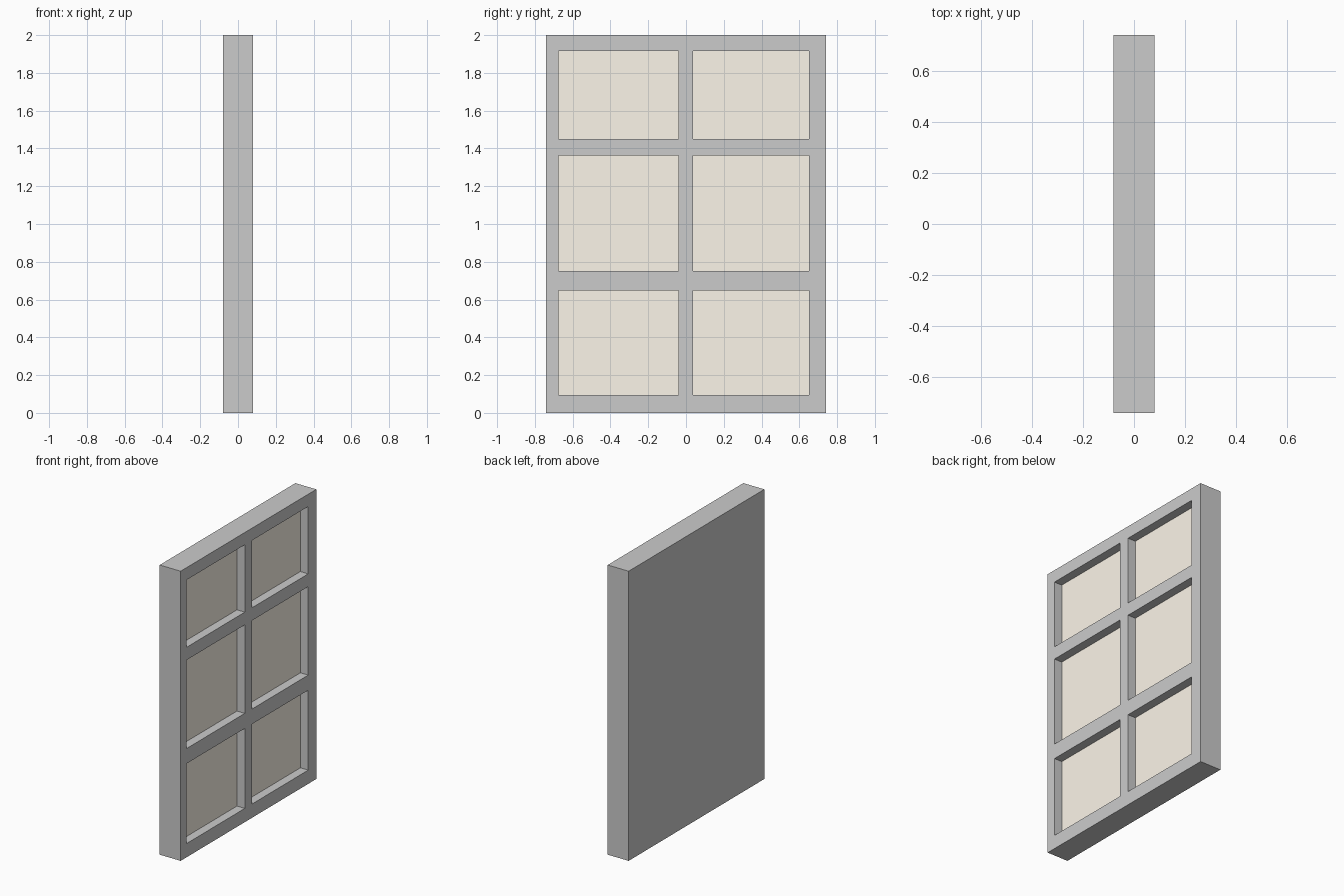
import bpy, bmesh
from mathutils import Matrix

if "Cube" in bpy.data.objects:
    bpy.data.objects.remove(bpy.data.objects["Cube"])

HALF_X, HALF_Y, HEIGHT = 0.08, 0.74, 2.0
RECESS = 0.06
COLUMNS = [(-0.675, -0.04), (0.037, 0.652)]
ROWS = [(0.095, 0.647), (0.751, 1.362), (1.45, 1.915)]


def inside(value, spans):
    return any(a < value < b for a, b in spans)


# Solid window slab
bm = bmesh.new()
bmesh.ops.create_cube(bm, size=1, matrix=Matrix.Translation((0, 0, HEIGHT / 2))
                      @ Matrix.Diagonal((2 * HALF_X, 2 * HALF_Y, HEIGHT, 1)))

# Cut lines along the edges of the panes, on the glazed face only
front = [f for f in bm.faces if f.normal.x > 0.9]
cuts = [((0, y, 0), (0, 1, 0)) for span in COLUMNS for y in span]
cuts += [((0, 0, z), (0, 0, 1)) for span in ROWS for z in span]
for co, no in cuts:
    front = [f for f in bm.faces if f.normal.x > 0.9]
    geom = front + list({e for f in front for e in f.edges}) \
        + list({v for f in front for v in f.verts})
    bmesh.ops.bisect_plane(bm, geom=geom, plane_co=co, plane_no=no)
    bm.normal_update()

# Sink the six panes between the frame bars
panes = [f for f in bm.faces if f.normal.x > 0.9
         and inside(f.calc_center_median().y, COLUMNS)
         and inside(f.calc_center_median().z, ROWS)]
floors = bmesh.ops.extrude_discrete_faces(bm, faces=panes)["faces"]
for face in floors:
    face.material_index = 1
    bmesh.ops.translate(bm, verts=face.verts, vec=(-RECESS, 0, 0))
bmesh.ops.recalc_face_normals(bm, faces=bm.faces)

# Window object: grey frame, cream panes
mesh = bpy.data.meshes.new("window")
bm.to_mesh(mesh)
bm.free()
cream = bpy.data.materials.new("cream_pane")
cream.diffuse_color = (0.98, 0.92, 0.82, 1)
cream.use_nodes = True
cream.node_tree.nodes["Principled BSDF"].inputs["Base Color"].default_value = cream.diffuse_color
mesh.materials.append(None)
mesh.materials.append(cream)
window = bpy.data.objects.new("window", mesh)
bpy.context.collection.objects.link(window)
